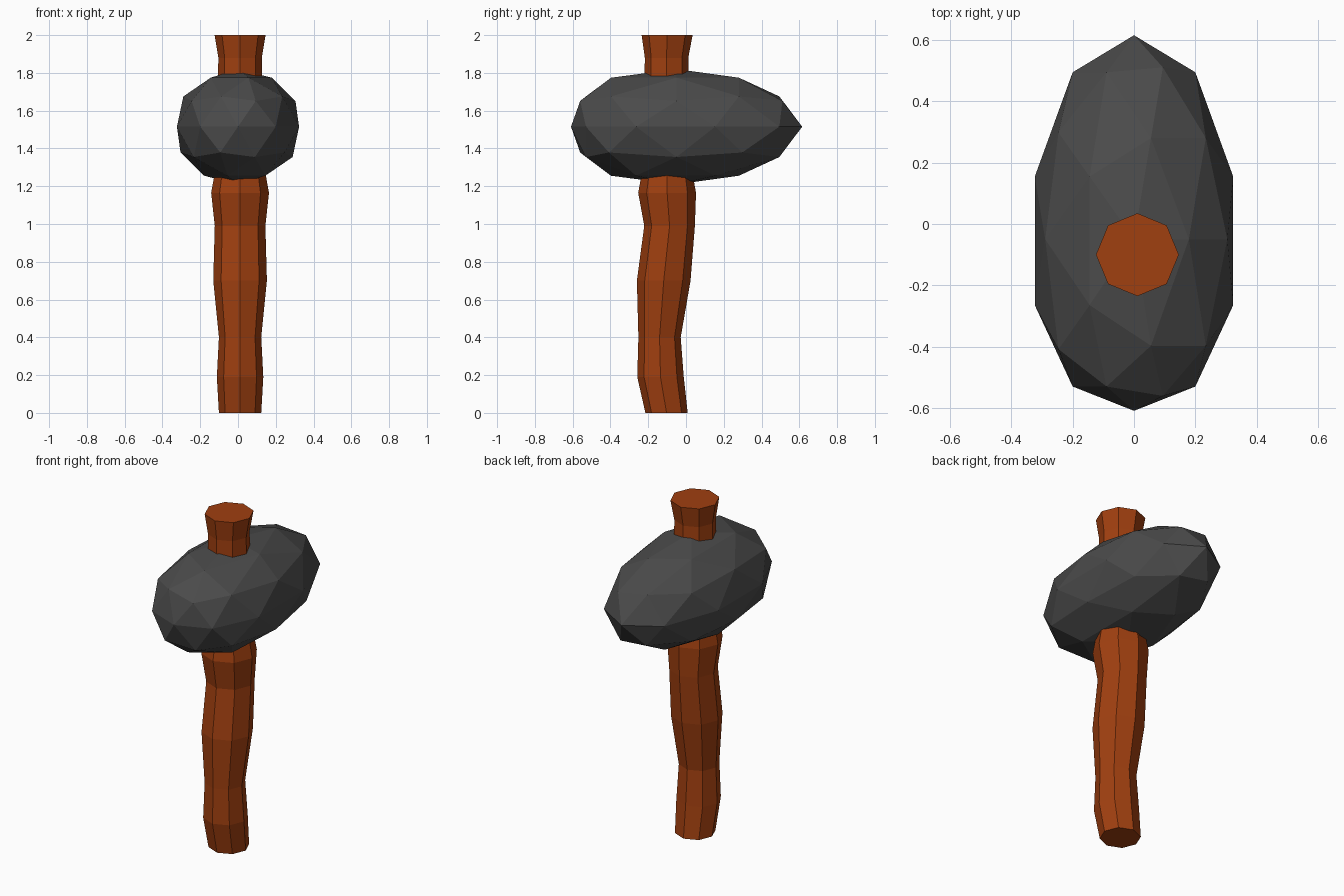
import bpy, bmesh
from math import sin, cos, pi

if "Cube" in bpy.data.objects:
    bpy.data.objects.remove(bpy.data.objects["Cube"])


def make_object(name, bm, color):
    bmesh.ops.recalc_face_normals(bm, faces=bm.faces)
    mesh = bpy.data.meshes.new(name)
    bm.to_mesh(mesh)
    bm.free()
    mat = bpy.data.materials.new(name + "_material")
    mat.diffuse_color = color
    mat.use_nodes = True
    mat.node_tree.nodes["Principled BSDF"].inputs["Base Color"].default_value = mat.diffuse_color
    mesh.materials.append(mat)
    ob = bpy.data.objects.new(name, mesh)
    bpy.context.collection.objects.link(ob)
    return ob


def remap(v, table):
    for (a, fa), (b, fb) in zip(table, table[1:]):
        if v <= b:
            return fa + (fb - fa) * (v - a) / (b - a)
    return table[-1][1]


# Handle: octagonal rings (z, centre y, radius), gently crooked
rings = [(0, -0.103, 0.112), (0.19, -0.135, 0.123), (0.40, -0.14, 0.112),
         (0.70, -0.118, 0.142), (0.99, -0.087, 0.134), (1.165, -0.1, 0.153),
         (1.32, -0.1, 0.125), (1.88, -0.103, 0.115), (2.0, -0.1, 0.135)]
bm = bmesh.new()
loops = []
for z, cy, r in rings:
    loops.append([bm.verts.new((0.011 + r * cos(i * pi / 4), cy + r * sin(i * pi / 4), z))
                  for i in range(8)])
for lo, hi in zip(loops, loops[1:]):
    for i in range(8):
        j = (i + 1) % 8
        bm.faces.new((lo[i], lo[j], hi[j], hi[i]))
bm.faces.new(loops[0])
bm.faces.new(loops[-1])
make_object("handle", bm, (0.35, 0.05, 0.005, 1))

# Stone head: faceted ball stretched along y, fuller towards the front
stretch = [(-1.01, -0.612), (-0.85, -0.56), (-0.81, -0.53), (-0.5, -0.397),
           (-0.31, -0.265), (0, -0.05), (0.31, 0.155), (0.5, 0.28),
           (0.81, 0.495), (0.85, 0.51), (1.0, 0.615)]
bm = bmesh.new()
bmesh.ops.create_icosphere(bm, subdivisions=2, radius=1)
for v in bm.verts:
    v.co = (v.co.x * 0.34, remap(v.co.y, stretch), 1.515 + v.co.z * 0.305)
make_object("stone_head", bm, (0.07, 0.07, 0.07, 1))
